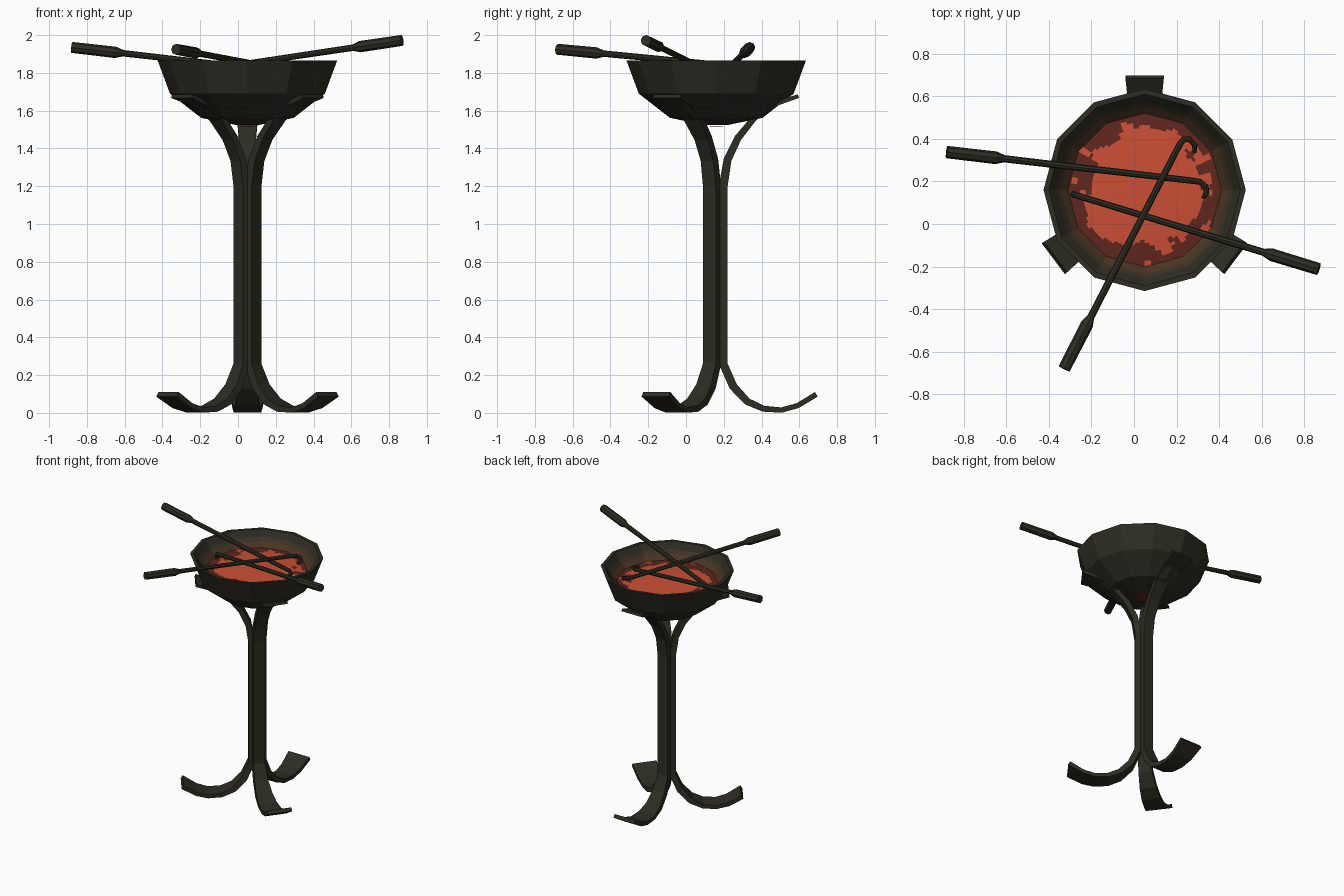
import bpy, bmesh, math
from mathutils import Vector, noise

if "Cube" in bpy.data.objects:
    bpy.data.objects.remove(bpy.data.objects["Cube"])

CX, CY = 0.05, 0.16          # axis of the stand


def material(name, rgb):
    m = bpy.data.materials.new(name)
    m.diffuse_color = (*rgb, 1)
    m.use_nodes = True
    m.node_tree.nodes["Principled BSDF"].inputs["Base Color"].default_value = m.diffuse_color
    return m


IRON = material("dark iron", (0.027, 0.026, 0.017))
WARM = material("warm iron", (0.045, 0.033, 0.018))
BROWN = material("heated brown", (0.068, 0.035, 0.017))
EMBER = material("dark ember", (0.115, 0.020, 0.013))
GLOW = material("glowing coal", (0.60, 0.078, 0.036))


def finish(bm, name, mats):
    bmesh.ops.recalc_face_normals(bm, faces=bm.faces)
    me = bpy.data.meshes.new(name)
    bm.to_mesh(me)
    bm.free()
    for m in mats:
        me.materials.append(m)
    ob = bpy.data.objects.new(name, me)
    bpy.context.collection.objects.link(ob)
    return ob


def bridge(bm, a, b, mat=0):
    n = len(a)
    for i in range(n):
        f = bm.faces.new((a[i], a[(i + 1) % n], b[(i + 1) % n], b[i]))
        f.material_index = mat


def ring(bm, r, z, n):
    return [bm.verts.new((CX + r * math.cos(2 * math.pi * i / n),
                          CY + r * math.sin(2 * math.pi * i / n), z)) for i in range(n)]


# bowl: lathed 12-sided profile, (radius, z, material of the band above it)
profile = [(0.055, 1.523, 0), (0.245, 1.562, 0), (0.41, 1.69, 0), (0.475, 1.865, 0),
           (0.45, 1.865, 0), (0.415, 1.82, 0), (0.395, 1.795, 1), (0.36, 1.76, 2),
           (0.33, 1.73, 3)]
bm = bmesh.new()
rings = [ring(bm, r, z, 12) for r, z, _ in profile]
for k in range(len(rings) - 1):
    bridge(bm, rings[k], rings[k + 1], profile[k + 1][2])
f = bm.faces.new(rings[0])
f.material_index = 3
finish(bm, "bowl", [IRON, WARM, BROWN, EMBER])

# red glow spot under the bowl
bm = bmesh.new()
bridge(bm, ring(bm, 0.05, 1.52, 12), (mid := ring(bm, 0.03, 1.517, 12)), 0)
bm.faces.new(mid).material_index = 0
finish(bm, "bottom_ember", [EMBER])

# coal bed: low mound, glowing patches chosen by noise and radius
bm = bmesh.new()
N, K, R = 72, 26, 0.36
prev = ring(bm, 0.004, 1.775, N)
bm.faces.new(prev)
for k in range(1, K + 1):
    r = R * k / K
    cur = ring(bm, r, 1.775 - 0.015 * (r / R) ** 2, N)
    bridge(bm, prev, cur)
    prev = cur
for f in bm.faces:
    c = f.calc_center_median()
    r = math.hypot(c.x - CX, c.y - CY)
    n = noise.noise(Vector((c.x * 13, c.y * 13, 3.1)))
    f.material_index = 1 if r + 0.13 * n < 0.285 else 0
finish(bm, "coals", [EMBER, GLOW])

# legs: bent flat bars, (radius, z, width, thickness)
leg_path = [(0.53, 0.098, 0.18, 0.028), (0.43, 0.038, 0.16, 0.028), (0.345, 0.015, 0.145, 0.028),
            (0.25, 0.022, 0.135, 0.032), (0.165, 0.06, 0.12, 0.038), (0.09, 0.14, 0.10, 0.044),
            (0.037, 0.26, 0.085, 0.047), (0.037, 1.20, 0.085, 0.047), (0.06, 1.34, 0.085, 0.042),
            (0.115, 1.455, 0.09, 0.038), (0.20, 1.56, 0.11, 0.032), (0.31, 1.635, 0.145, 0.026),
            (0.435, 1.677, 0.18, 0.02)]


def leg(name, deg):
    a = math.radians(deg)
    out, side = Vector((math.cos(a), math.sin(a), 0)), Vector((-math.sin(a), math.cos(a), 0))
    base, up = Vector((CX, CY, 0)), Vector((0, 0, 1))
    pts = [base + out * p[0] + up * p[1] for p in leg_path]
    bm = bmesh.new()
    prev = None
    for i, p in enumerate(pts):
        t = (pts[min(i + 1, len(pts) - 1)] - pts[max(i - 1, 0)]).normalized()
        nrm = t.cross(side)
        w, h = side * leg_path[i][2] / 2, nrm * leg_path[i][3] / 2
        cur = [bm.verts.new(p + q) for q in (w + h, h - w, -w - h, w - h)]
        if prev:
            bridge(bm, prev, cur)
        else:
            bm.faces.new(cur)
        prev = cur
    bm.faces.new(prev)
    finish(bm, name, [IRON])


for name, deg in (("back_leg", 90), ("left_leg", 217), ("right_leg", 323)):
    leg(name, deg)


def tube(name, pts, radii, n=8):
    pts = [Vector(p) for p in pts]
    bm = bmesh.new()
    prev, last = None, None
    for i, p in enumerate(pts):
        t = (pts[min(i + 1, len(pts) - 1)] - pts[max(i - 1, 0)]).normalized()
        if last is None:
            u = t.cross(Vector((0, 0, 1))).normalized()
        else:
            u = last.rotation_difference(t) @ u
        v = t.cross(u)
        last = t
        cur = [bm.verts.new(p + radii[i] * (math.cos(2 * math.pi * j / n) * u
                                            + math.sin(2 * math.pi * j / n) * v)) for j in range(n)]
        if prev:
            bridge(bm, prev, cur)
        else:
            bm.faces.new(cur)
        prev = cur
    bm.faces.new(prev)
    finish(name=name, bm=bm, mats=[IRON])


# pokers: thick handle, thin rod, hooked tip
def poker(name, start, end, hook):
    s, e = Vector(start), Vector(end)
    d = (e - s).normalized()
    pts = [s, s + d * 0.235, s + d * 0.275, e] + hook
    tube(name, pts, [0.029, 0.03, 0.017, 0.015] + [0.014] * (len(hook) - 1) + [0.009])


poker("left_poker", (-0.88, 0.338, 1.935), (0.26, 0.205, 1.805),
      [(0.31, 0.198, 1.80), (0.338, 0.175, 1.795), (0.34, 0.145, 1.79), (0.325, 0.12, 1.785)])
poker("right_poker", (0.868, -0.212, 1.972), (-0.255, 0.13, 1.805),
      [(-0.275, 0.136, 1.80), (-0.285, 0.139, 1.78), (-0.275, 0.136, 1.755)])
poker("front_poker", (-0.328, -0.68, 1.925), (0.215, 0.375, 1.825),
      [(0.235, 0.398, 1.82), (0.262, 0.398, 1.815), (0.285, 0.37, 1.805), (0.285, 0.335, 1.795)])
